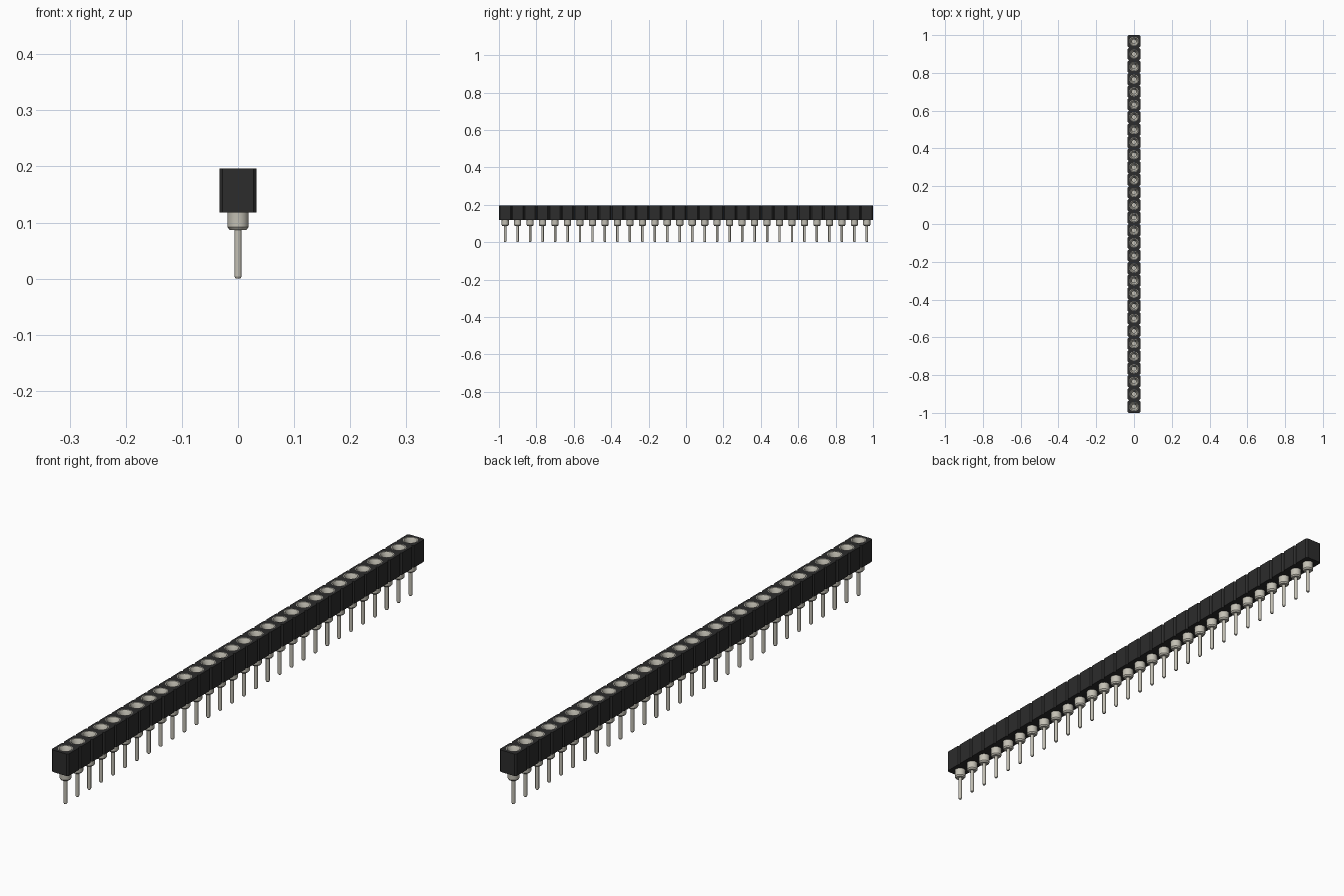
import bpy, bmesh, math

COUNT = 30
PITCH = 2 / COUNT
HALF = PITCH / 2
CHAMFER = 0.006
Z_LOW, Z_TOP = 0.118, 0.196
SEGMENTS = 20

if "Cube" in bpy.data.objects:
    bpy.data.objects.remove(bpy.data.objects["Cube"])


def material(name, colour, roughness):
    mat = bpy.data.materials.new(name)
    mat.use_nodes = True
    mat.diffuse_color = (*colour, 1)
    bsdf = mat.node_tree.nodes["Principled BSDF"]
    bsdf.inputs["Base Color"].default_value = (*colour, 1)
    bsdf.inputs["Roughness"].default_value = roughness
    return mat


def make_object(name, bm, mat):
    bmesh.ops.recalc_face_normals(bm, faces=bm.faces)
    mesh = bpy.data.meshes.new(name)
    bm.to_mesh(mesh)
    bm.free()
    mesh.materials.append(mat)
    obj = bpy.data.objects.new(name, mesh)
    bpy.context.collection.objects.link(obj)
    return obj


def loop_edges(bm, points, z):
    verts = [bm.verts.new((x, y, z)) for x, y in points]
    return [bm.edges.new((v, verts[(i + 1) % len(verts)])) for i, v in enumerate(verts)]


def circle(radius, cy):
    steps = [math.tau * i / SEGMENTS for i in range(SEGMENTS)]
    return [(radius * math.cos(a), cy + radius * math.sin(a)) for a in steps]


def lathe(profile):
    bm = bmesh.new()
    verts = [bm.verts.new((r, 0, z)) for r, z in profile]
    edges = [bm.edges.new(pair) for pair in zip(verts, verts[1:])]
    bmesh.ops.spin(bm, geom=verts + edges, cent=(0, 0, 0), axis=(0, 0, 1),
                   angle=math.tau, steps=SEGMENTS, use_merge=False)
    bmesh.ops.remove_doubles(bm, verts=bm.verts, dist=0.00005)
    return bm


black = material("black plastic", (0.025, 0.025, 0.025), 0.6)
metal = material("pale metal", (0.55, 0.53, 0.46), 0.4)

centres = [-1 + HALF + PITCH * i for i in range(COUNT)]

# Housing outline: a row of square cells with chamfered corners
side = []
for cy in centres:
    side += [(HALF - CHAMFER, cy - HALF), (HALF, cy - HALF + CHAMFER), (HALF, cy + HALF - CHAMFER)]
side.append((HALF - CHAMFER, 1))
outline = side + [(-x, y) for x, y in reversed(side)]

# Housing walls, bored top and bottom
bm = bmesh.new()
low, top = loop_edges(bm, outline, Z_LOW), loop_edges(bm, outline, Z_TOP)
walls = [(low, top)]
for cy in centres:
    walls.append((loop_edges(bm, circle(0.019, cy), Z_LOW), loop_edges(bm, circle(0.0245, cy), Z_TOP)))
for a, b in walls:
    bmesh.ops.bridge_loops(bm, edges=a + b)
for level in range(2):
    rim = [e for pair in walls for e in pair[level]]
    bmesh.ops.triangle_fill(bm, edges=rim, use_beauty=True, normal=(0, 0, 1))
make_object("housing", bm, black)

# Turned pin: tip, shank, collar, flared rim and funnel socket
pin_profile = [
    (0, 0), (0.004, 0), (0.0065, 0.004), (0.0065, 0.087), (0.015, 0.087),
    (0.019, 0.092), (0.019, Z_LOW), (0.0245, Z_TOP), (0.0215, Z_TOP),
    (0.011, 0.172), (0.011, 0.13), (0, 0.13),
]
pins = make_object("pins", lathe(pin_profile), metal)
pins.location.y = centres[0]
row = pins.modifiers.new("row", "ARRAY")
row.count = COUNT
row.use_relative_offset = False
row.use_constant_offset = True
row.constant_offset_displace = (0, PITCH, 0)

bpy.context.view_layer.objects.active = pins
pins.select_set(True)
bpy.ops.object.shade_smooth_by_angle(angle=math.radians(30))
